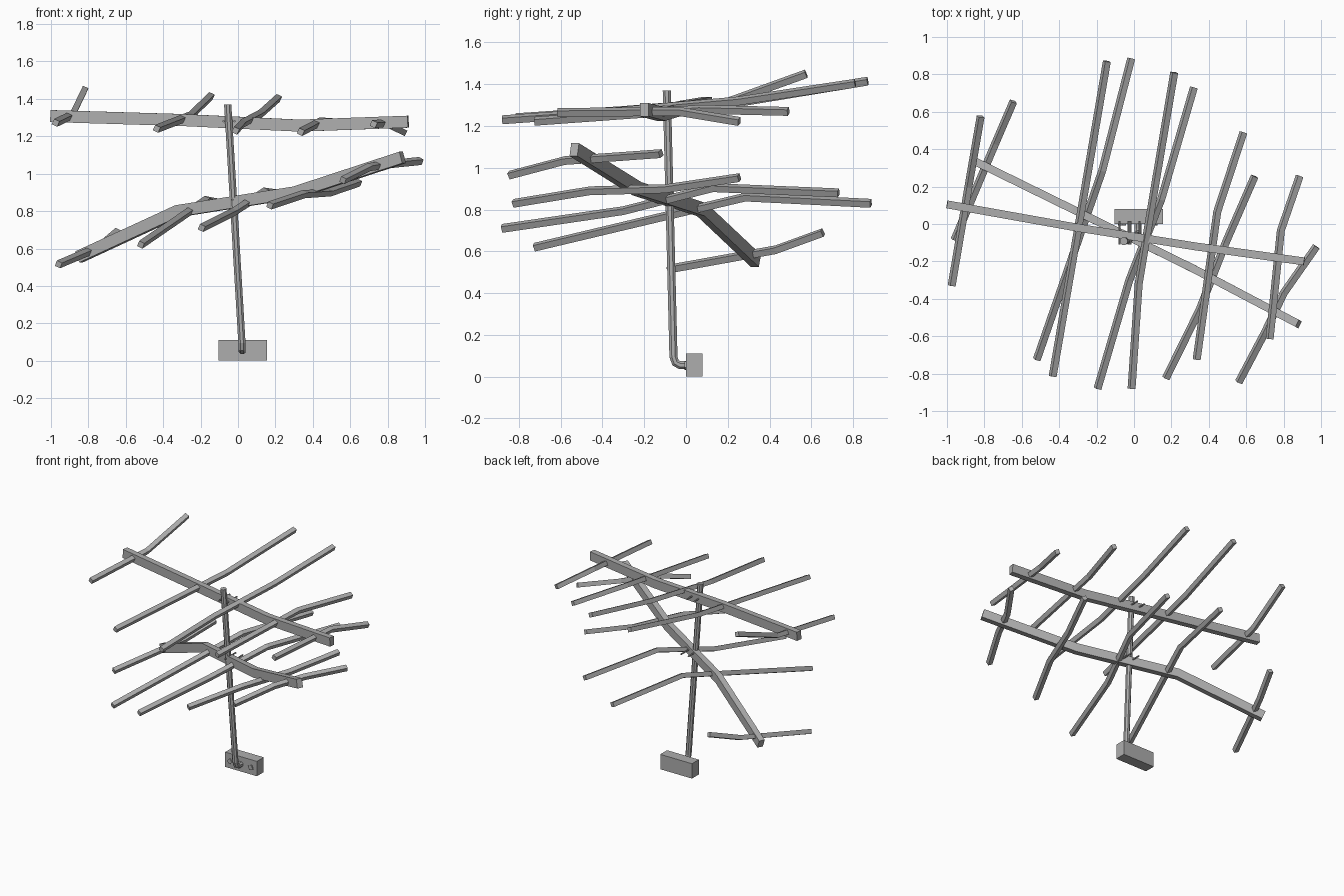
import bpy, bmesh, math
from mathutils import Vector

if "Cube" in bpy.data.objects:
    bpy.data.objects.remove(bpy.data.objects["Cube"], do_unlink=True)

metal = bpy.data.materials.new("grey metal")
metal.use_nodes = True
metal.diffuse_color = (0.42, 0.42, 0.42, 1)
metal.node_tree.nodes["Principled BSDF"].inputs["Base Color"].default_value = metal.diffuse_color


def finish(bm, name):
    bmesh.ops.recalc_face_normals(bm, faces=bm.faces)
    mesh = bpy.data.meshes.new(name)
    bm.to_mesh(mesh)
    bm.free()
    mesh.materials.append(metal)
    obj = bpy.data.objects.new(name, mesh)
    bpy.context.collection.objects.link(obj)
    return obj


def rectangle(w, h, roll=0):
    """Corners of a rectangular section turned by roll degrees."""
    c, s = math.cos(math.radians(roll)), math.sin(math.radians(roll))
    corners = [(-w / 2, -h / 2), (w / 2, -h / 2), (w / 2, h / 2), (-w / 2, h / 2)]
    return [(x * c - y * s, x * s + y * c) for x, y in corners]


def ring(radius, sides):
    return [(radius * math.cos(math.tau * (i + 0.5) / sides),
             radius * math.sin(math.tau * (i + 0.5) / sides)) for i in range(sides)]


def sweep(name, path, section, across=None):
    """Sweep a section along a path; across fixes the sideways direction."""
    pts = [Vector(p) for p in path]
    bm = bmesh.new()
    loops = []
    for i, p in enumerate(pts):
        t = (pts[min(i + 1, len(pts) - 1)] - pts[max(i - 1, 0)]).normalized()
        side = Vector(across) if across else t.cross(Vector((0, 0, 1))).normalized()
        up = side.cross(t).normalized()
        loops.append([bm.verts.new(p + side * a + up * b) for a, b in section])
    n = len(section)
    for a, b in zip(loops, loops[1:]):
        for k in range(n):
            bm.faces.new((a[k], a[(k + 1) % n], b[(k + 1) % n], b[k]))
    bm.faces.new(loops[0])
    bm.faces.new(loops[-1])
    return finish(bm, name)


# Wall block and its bolts
bm = bmesh.new()
bmesh.ops.create_cube(bm, size=1)
for v in bm.verts:
    v.co = Vector((0.025, 0.04, 0.055)) + v.co * Vector((0.26, 0.08, 0.11))
finish(bm, "wall_block")
for side, x, roll in (("right", -0.065, 45), ("left", 0.107, 20)):
    sweep(side + "_block_bolt", [(x, -0.008, 0.053), (x, 0.02, 0.053)],
          rectangle(0.03, 0.03, roll))

# Leaning mast with a bent foot
sweep("mast", [(0.022, 0.01, 0.055), (0.022, -0.028, 0.055), (0.022, -0.05, 0.066),
               (0.021, -0.06, 0.095), (-0.055, -0.092, 1.37)], ring(0.021, 8), (1, 0, 0))

# Two drooping booms
boom = rectangle(0.042, 0.064)
sweep("upper_boom", [(-1, 0.105, 1.308), (-0.3, -0.02, 1.287), (0.33, -0.12, 1.257),
                     (0.91, -0.2, 1.278)], boom)
sweep("lower_boom", [(-0.85, 0.335, 0.555), (-0.32, 0.075, 0.8), (0.31, -0.235, 0.9),
                     (0.88, -0.535, 1.087)], boom)

# Clamp pins behind the mast
for name, x, z in (("upper", -0.048, 1.28), ("lower", 0.0, 0.86)):
    for dx in (-0.03, 0.03):
        sweep(name + "_clamp_pin", [(x + dx, -0.11, z), (x + dx, 0.015, z)], ring(0.006, 6))

# Bent cross rods, front to back
rods = {
    "upper": [
        [(-0.975, -0.33, 1.272), (-0.885, 0.2, 1.315), (-0.82, 0.575, 1.45)],
        [(-0.435, -0.815, 1.24), (-0.255, 0.23, 1.31), (-0.145, 0.87, 1.415)],
        [(-0.013, -0.88, 1.23), (0.025, -0.32, 1.27), (0.12, 0.25, 1.32), (0.215, 0.81, 1.405)],
        [(0.335, -0.725, 1.223), (0.445, 0.065, 1.28), (0.585, 0.49, 1.27)],
        [(0.725, -0.615, 1.265), (0.785, -0.035, 1.27), (0.885, 0.255, 1.222)]],
    "lower": [
        [(-0.96, -0.085, 0.515), (-0.742, 0.43, 0.608), (-0.645, 0.655, 0.69)],
        [(-0.52, -0.725, 0.62), (-0.17, 0.285, 0.86), (-0.015, 0.885, 0.83)],
        [(-0.195, -0.88, 0.71), (-0.025, -0.3, 0.795), (0.145, 0.13, 0.905), (0.32, 0.73, 0.88)],
        [(0.17, -0.825, 0.83), (0.35, -0.46, 0.89), (0.49, -0.1, 0.9), (0.645, 0.255, 0.953)],
        [(0.56, -0.845, 0.965), (0.7, -0.58, 1.035), (0.8, -0.37, 1.05), (0.975, -0.12, 1.068)]],
}
for level, paths in rods.items():
    for i, path in enumerate(paths):
        sweep(f"{level}_cross_rod_{i + 1}", path, rectangle(0.032, 0.032, -25))
